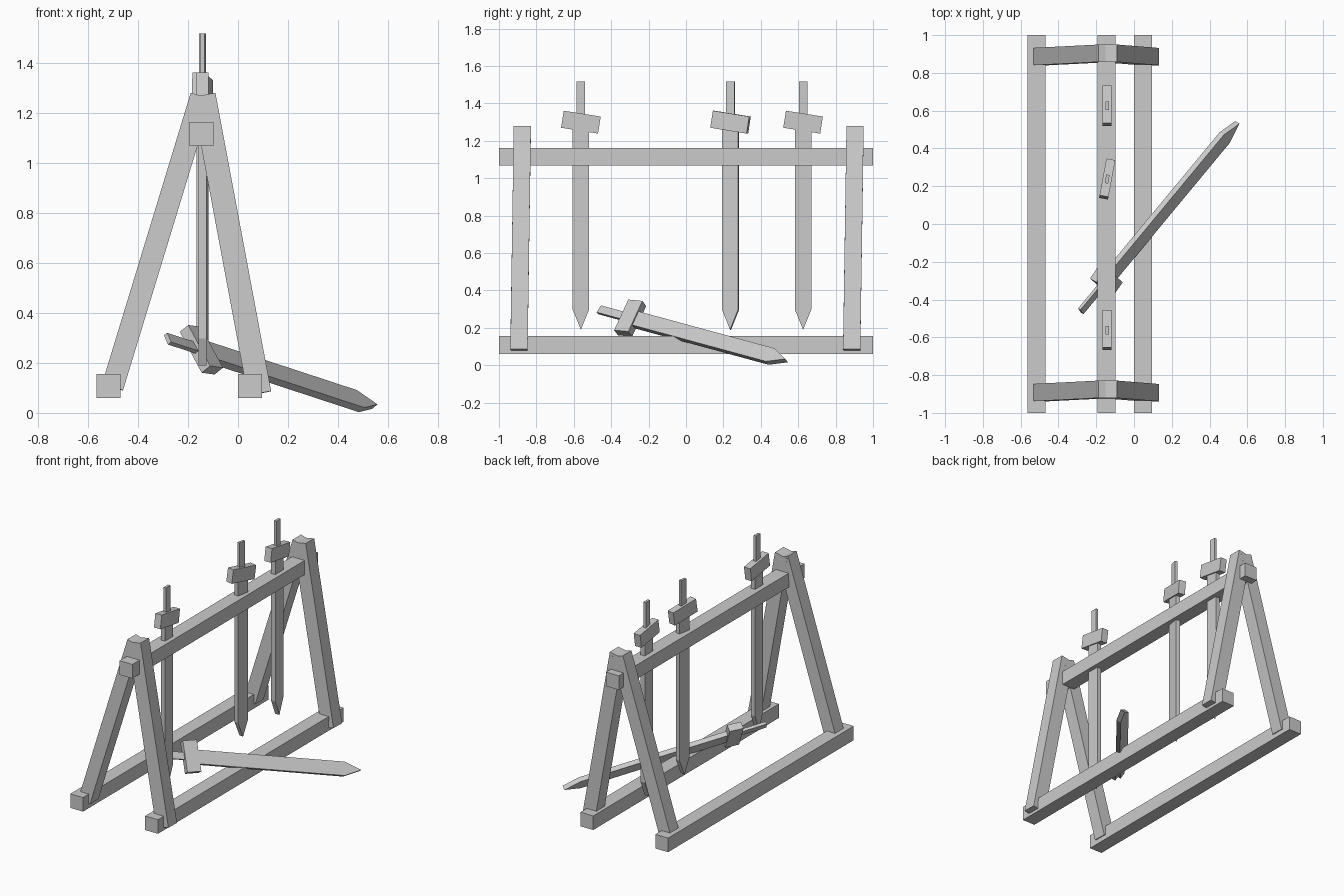
import bpy, bmesh
from math import radians
from mathutils import Matrix, Vector

if "Cube" in bpy.data.objects:
    bpy.data.objects.remove(bpy.data.objects["Cube"])


def new_object(name, bm, matrix=None):
    bmesh.ops.recalc_face_normals(bm, faces=bm.faces)
    mesh = bpy.data.meshes.new(name)
    bm.to_mesh(mesh)
    bm.free()
    obj = bpy.data.objects.new(name, mesh)
    bpy.context.collection.objects.link(obj)
    if matrix is not None:
        obj.matrix_world = matrix
    return obj


def add_box(bm, size, matrix):
    bmesh.ops.create_cube(bm, size=1, matrix=matrix @ Matrix.Diagonal((*size, 1)))


def frame(origin, y_hint, z_dir):
    """Matrix with local z along z_dir and local y as close to y_hint as possible."""
    z = Vector(z_dir).normalized()
    x = Vector(y_hint).cross(z).normalized()
    y = z.cross(x)
    m = Matrix((x, y, z)).transposed().to_4x4()
    m.translation = origin
    return m


def beam(name, x, z):
    bm = bmesh.new()
    add_box(bm, (0.096, 2, 0.096), Matrix.Translation((x, 0, z)))
    new_object(name, bm)


def leg(name, bottom, top, width):
    bottom, top = Vector(bottom), Vector(top)
    bm = bmesh.new()
    add_box(bm, (width, 0.092, (top - bottom).length), Matrix())
    new_object(name, bm, frame((bottom + top) / 2, (0, 1, 0), top - bottom))


def sword(name, matrix):
    # pointed blade, local z runs from tip to handle end
    bm = bmesh.new()
    t = 0.032
    outline = [(0, 0), (0.044, 0.108), (0.044, 1.11), (-0.044, 1.11), (-0.044, 0.108)]
    face = bm.faces.new([bm.verts.new((-t / 2, y, z)) for y, z in outline])
    ext = bmesh.ops.extrude_face_region(bm, geom=[face])
    moved = [v for v in ext["geom"] if isinstance(v, bmesh.types.BMVert)]
    bmesh.ops.translate(bm, verts=moved, vec=(t, 0, 0))
    new_object(name + "_blade", bm, matrix)
    # slightly crooked crossguard
    bm = bmesh.new()
    add_box(bm, (0.048, 0.2, 0.092),
            Matrix.Translation((0, 0, 1.11)) @ Matrix.Rotation(radians(-9), 4, 'X'))
    new_object(name + "_guard", bm, matrix)
    # handle
    bm = bmesh.new()
    add_box(bm, (0.018, 0.046, 0.217), Matrix.Translation((0, 0, 1.2185)))
    new_object(name + "_handle", bm, matrix)


# long beams
beam("left_base_beam", -0.517, 0.108)
beam("right_base_beam", 0.048, 0.108)
beam("top_rail", -0.145, 1.115)

# A-frame legs, both ends lean slightly to the back
for end, y in (("front", -0.893), ("back", 0.886)):
    leg(end + "_left_leg", (-0.502, y, 0.103), (-0.147, y + 0.018, 1.267), 0.088)
    leg(end + "_right_leg", (0.086, y, 0.078), (-0.137, y + 0.018, 1.271), 0.095)

# hanging swords
for i, (y, turn) in enumerate(((-0.562, 0), (0.238, -10.5), (0.626, 0))):
    sword(f"hanging_sword_{i + 1}",
          Matrix.Translation((-0.142, y, 0.19)) @ Matrix.Rotation(radians(turn), 4, 'Z'))

# sword leaning on the right base beam
sword("fallen_sword", frame((0.547, 0.538, 0.025), (0.31, -0.536, -0.78),
                            (-0.625, -0.754, 0.205)))
